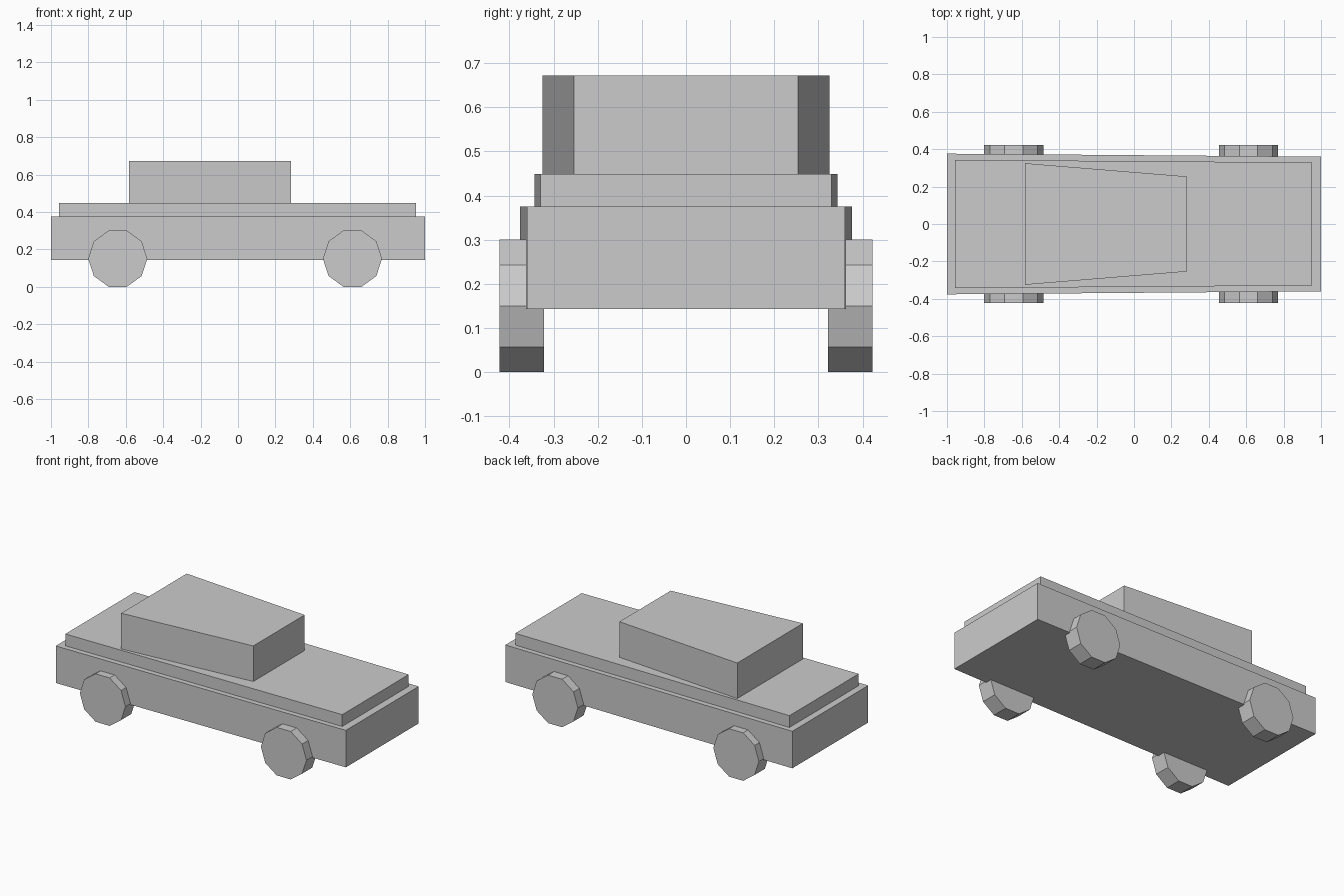
import bpy
import bmesh
from math import cos, sin, tau
from mathutils import Vector

if "Cube" in bpy.data.objects:
    bpy.data.objects.remove(bpy.data.objects["Cube"])


def prism(name, outline, direction):
    """Extrude a closed flat outline into a solid with flat faces."""
    bm = bmesh.new()
    face = bm.faces.new([bm.verts.new(p) for p in outline])
    out = bmesh.ops.extrude_face_region(bm, geom=[face], use_keep_orig=True)
    verts = [g for g in out["geom"] if isinstance(g, bmesh.types.BMVert)]
    bmesh.ops.translate(bm, verts=verts, vec=Vector(direction))
    bmesh.ops.recalc_face_normals(bm, faces=bm.faces[:])
    mesh = bpy.data.meshes.new(name)
    bm.to_mesh(mesh)
    bm.free()
    obj = bpy.data.objects.new(name, mesh)
    bpy.context.collection.objects.link(obj)
    return obj


def tapered_slab(name, x0, x1, half0, half1, z0, z1):
    """Slab whose width tapers along x from half0 to half1."""
    outline = [(x0, -half0, z0), (x1, -half1, z0), (x1, half1, z0), (x0, half0, z0)]
    return prism(name, outline, (0, 0, z1 - z0))


# Car body: lower hull, raised deck and wedge-shaped cabin
tapered_slab("lower_body", -1.0, 1.0, 0.376, 0.36, 0.143, 0.375)
tapered_slab("upper_deck", -0.957, 0.953, 0.343, 0.329, 0.375, 0.449)
tapered_slab("cabin", -0.583, 0.284, 0.325, 0.254, 0.449, 0.672)

# Four ten-sided wheels
RADIUS, INNER, OUTER = 0.158, 0.321, 0.422
HUB_Z = RADIUS * sin(tau / 5)
for end, x in (("rear", -0.643), ("front", 0.612)):
    for side, s in (("right", -1), ("left", 1)):
        ring = [(x + RADIUS * cos(i * tau / 10), s * INNER,
                 HUB_Z + RADIUS * sin(i * tau / 10)) for i in range(10)]
        prism(f"{end}_{side}_wheel", ring, (0, s * (OUTER - INNER), 0))
